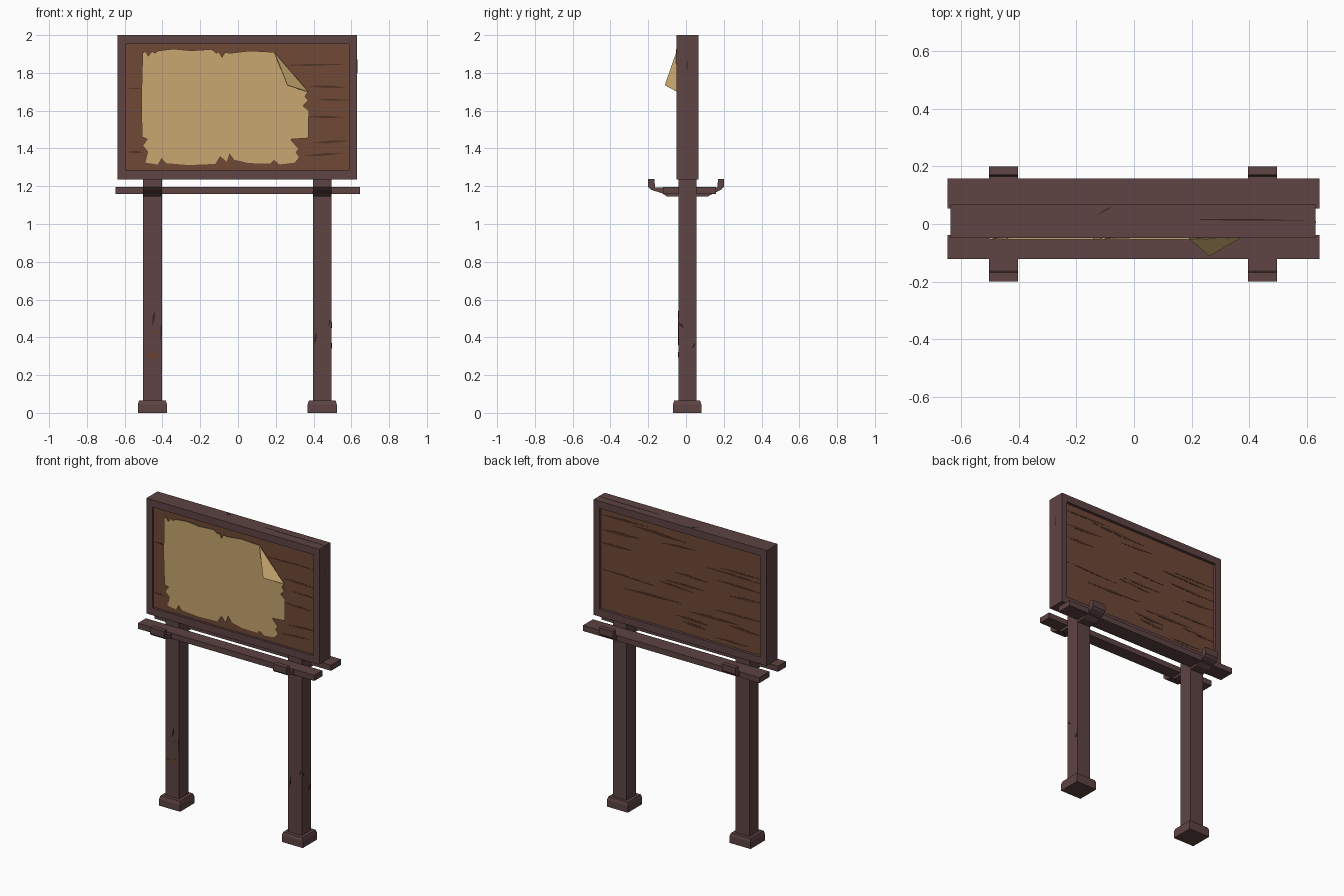
import bpy, bmesh, random
from mathutils import Vector

if "Cube" in bpy.data.objects:
    bpy.data.objects.remove(bpy.data.objects["Cube"])

random.seed(4)


def material(name, rgb):
    lin = [((c / 255 + 0.055) / 1.055) ** 2.4 for c in rgb]
    m = bpy.data.materials.new(name)
    m.diffuse_color = (*lin, 1)
    m.use_nodes = True
    m.node_tree.nodes["Principled BSDF"].inputs["Base Color"].default_value = m.diffuse_color
    return m


DARK_WOOD = material("dark frame wood", (94, 67, 67))
BOARD = material("brown board wood", (110, 72, 54))
CRACK = material("dark crack", (50, 33, 28))
GRAIN = material("dark board grain", (78, 50, 38))
PAPER = material("tan paper", (202, 169, 113))
STAIN = material("rusty stain", (104, 66, 48))


def make(name, bm, mat):
    bmesh.ops.recalc_face_normals(bm, faces=bm.faces)
    me = bpy.data.meshes.new(name)
    bm.to_mesh(me)
    bm.free()
    me.materials.append(mat)
    ob = bpy.data.objects.new(name, me)
    bpy.context.collection.objects.link(ob)
    return ob


def box(name, x, y, z, mat, top=1.0):
    """Box from ranges; top scales the upper face for a taper."""
    bm = bmesh.new()
    bmesh.ops.create_cube(bm, size=1)
    for v in bm.verts:
        k = top if v.co.z > 0 else 1
        v.co = Vector(((x[0] + x[1]) / 2 + v.co.x * k * (x[1] - x[0]),
                       (y[0] + y[1]) / 2 + v.co.y * k * (y[1] - y[0]),
                       (z[0] + z[1]) / 2 + v.co.z * (z[1] - z[0])))
    return make(name, bm, mat)


def prism(bm, pts, place, a, b):
    """Extrude 2D points from depth a to b; place(u, v, depth) gives the 3D point."""
    face = bm.faces.new([bm.verts.new(place(u, v, a)) for u, v in pts])
    ext = bmesh.ops.extrude_face_region(bm, geom=[face], use_keep_orig=True)
    moved = [g for g in ext["geom"] if isinstance(g, bmesh.types.BMVert)]
    shift = Vector(place(0, 0, b)) - Vector(place(0, 0, a))
    bmesh.ops.translate(bm, verts=moved, vec=shift)


def facing_y(u, v, d):
    return (u, d, v)


def facing_x(u, v, d):
    return (d, u, v)


def facing_z(u, v, d):
    return (u, v, d)


def streaks(name, items, place, a, b, mat):
    """Thin tapered slivers: (u0, v0, u1, v1, thickness)."""
    bm = bmesh.new()
    for u0, v0, u1, v1, t in items:
        d = Vector((u1 - u0, v1 - v0))
        n = Vector((-d.y, d.x)).normalized() * t / 2
        p = Vector((u0, v0))
        prism(bm, [p, p + d * 0.4 - n, p + d * 0.75 - n * 0.7, p + d,
                   p + d * 0.6 + n], place, a, b)
    return make(name, bm, mat)


# Sign frame and recessed board
FY = (-0.049, 0.067)
box("frame_top", (-0.637, 0.63), FY, (1.952, 2.0), DARK_WOOD)
box("frame_bottom", (-0.637, 0.63), FY, (1.236, 1.284), DARK_WOOD)
box("frame_left", (-0.637, -0.594), FY, (1.284, 1.952), DARK_WOOD)
box("frame_right", (0.588, 0.63), FY, (1.284, 1.952), DARK_WOOD)
box("board", (-0.6, 0.595), (-0.034, 0.048), (1.27, 1.96), BOARD)

# Board grain, front then back
front = [(0.59, 1.845, 0.22, 1.84, 0.010), (0.59, 1.722, 0.37, 1.73, 0.014),
         (0.59, 1.655, 0.42, 1.66, 0.010), (0.36, 1.57, 0.56, 1.565, 0.012),
         (0.59, 1.44, 0.40, 1.43, 0.014), (0.34, 1.36, 0.55, 1.375, 0.014),
         (-0.594, 1.382, -0.50, 1.38, 0.012), (-0.594, 1.72, -0.51, 1.715, 0.008)]
streaks("front_grain", front, facing_y, -0.0355, -0.033, GRAIN)
back = []
for i in range(20):
    z = 1.315 + i * 0.0315
    length = random.uniform(0.18, 0.42)
    x = random.choice((-0.594, random.uniform(-0.55, 0.1), 0.588 - length))
    back.append((x, z, x + length, z + random.uniform(-0.015, 0.015),
                 random.uniform(0.01, 0.022)))
streaks("back_grain", back, facing_y, 0.047, 0.0495, GRAIN)

# Torn paper sheet, leaning slightly forward at the top
outline = [(-.505, 1.905), (-.49, 1.915), (-.475, 1.89), (-.455, 1.915), (-.44, 1.905),
           (-.42, 1.918), (-.34, 1.927), (-.25, 1.918), (-.14, 1.925), (-.115, 1.905),
           (-.10, 1.912), (-.085, 1.882), (-.07, 1.908), (-.04, 1.905), (.06, 1.917),
           (.193, 1.91), (.37, 1.70), (.355, 1.675), (.372, 1.655), (.345, 1.625),
           (.375, 1.60), (.373, 1.455), (.278, 1.448), (.32, 1.40), (.305, 1.38),
           (.322, 1.352), (.30, 1.325), (.22, 1.315), (.19, 1.34), (.17, 1.32),
           (.06, 1.322), (-.02, 1.34), (-.045, 1.375), (-.06, 1.33), (-.095, 1.36),
           (-.12, 1.318), (-.26, 1.312), (-.38, 1.322), (-.405, 1.35), (-.425, 1.315),
           (-.49, 1.325), (-.475, 1.385), (-.505, 1.415), (-.48, 1.45), (-.508, 1.46),
           (-.512, 1.65)]
bm = bmesh.new()
prism(bm, outline, lambda u, v, d: (u, d - 0.013 * (v - 1.31) / 0.6, v), -0.04, -0.036)
make("paper_sheet", bm, PAPER)

# Folded paper corner
bm = bmesh.new()
bm.faces.new([bm.verts.new(p) for p in
              ((.193, -.052, 1.91), (.372, -.047, 1.70), (.262, -.112, 1.735))])
flap = make("paper_folded_corner", bm, PAPER)
mod = flap.modifiers.new("thickness", "SOLIDIFY")
mod.thickness = 0.003

# Two long planks below the sign
box("front_plank", (-0.648, 0.645), (-0.122, -0.038), (1.16, 1.197), DARK_WOOD)
box("back_plank", (-0.648, 0.645), (0.053, 0.158), (1.16, 1.197), DARK_WOOD)

# Posts, feet and the cradle brackets carrying the planks
cradle = [(-.2, 1.238), (-.2, 1.195), (-.187, 1.182), (-.125, 1.162), (-.10, 1.145),
          (.115, 1.145), (.145, 1.162), (.187, 1.182), (.2, 1.195), (.2, 1.238),
          (.17, 1.238), (.165, 1.193), (-.163, 1.193), (-.168, 1.238)]
for side, cx in (("left", -0.453), ("right", 0.446)):
    box(side + "_post", (cx - 0.05, cx + 0.05), (-0.04, 0.055), (0.05, 1.25), DARK_WOOD)
    box(side + "_foot", (cx - 0.077, cx + 0.077), (-0.069, 0.081), (0, 0.045), DARK_WOOD)
    box(side + "_foot_cap", (cx - 0.077, cx + 0.077), (-0.069, 0.081), (0.045, 0.065),
        DARK_WOOD, 0.92)
    bm = bmesh.new()
    prism(bm, cradle, facing_x, cx - 0.05, cx + 0.05)
    make(side + "_bracket", bm, DARK_WOOD)

# Cracks and stains on posts and frame
streaks("post_front_cracks", [(-.455, .46, -.44, .54, .012), (-.41, .38, -.405, .48, .008),
                              (.405, .36, .415, .43, .012), (.48, .46, .49, .50, .01)],
        facing_y, -0.0415, -0.039, CRACK)
streaks("post_front_stains", [(-.49, .31, -.41, .305, .03), (-.45, .43, -.41, .43, .02)],
        facing_y, -0.0415, -0.039, STAIN)
streaks("post_side_cracks", [(-.04, .48, -.01, .45, .012), (.03, .34, .05, .37, .01)],
        facing_x, 0.495, 0.4975, CRACK)
streaks("frame_top_cracks", [(.63, .012, .18, .016, .006), (-.13, .03, -.07, .065, .004)],
        facing_z, 1.999, 2.001, CRACK)
streaks("frame_side_crack", [(.005, 1.80, .006, 1.87, .005)],
        facing_x, 0.629, 0.6315, CRACK)
